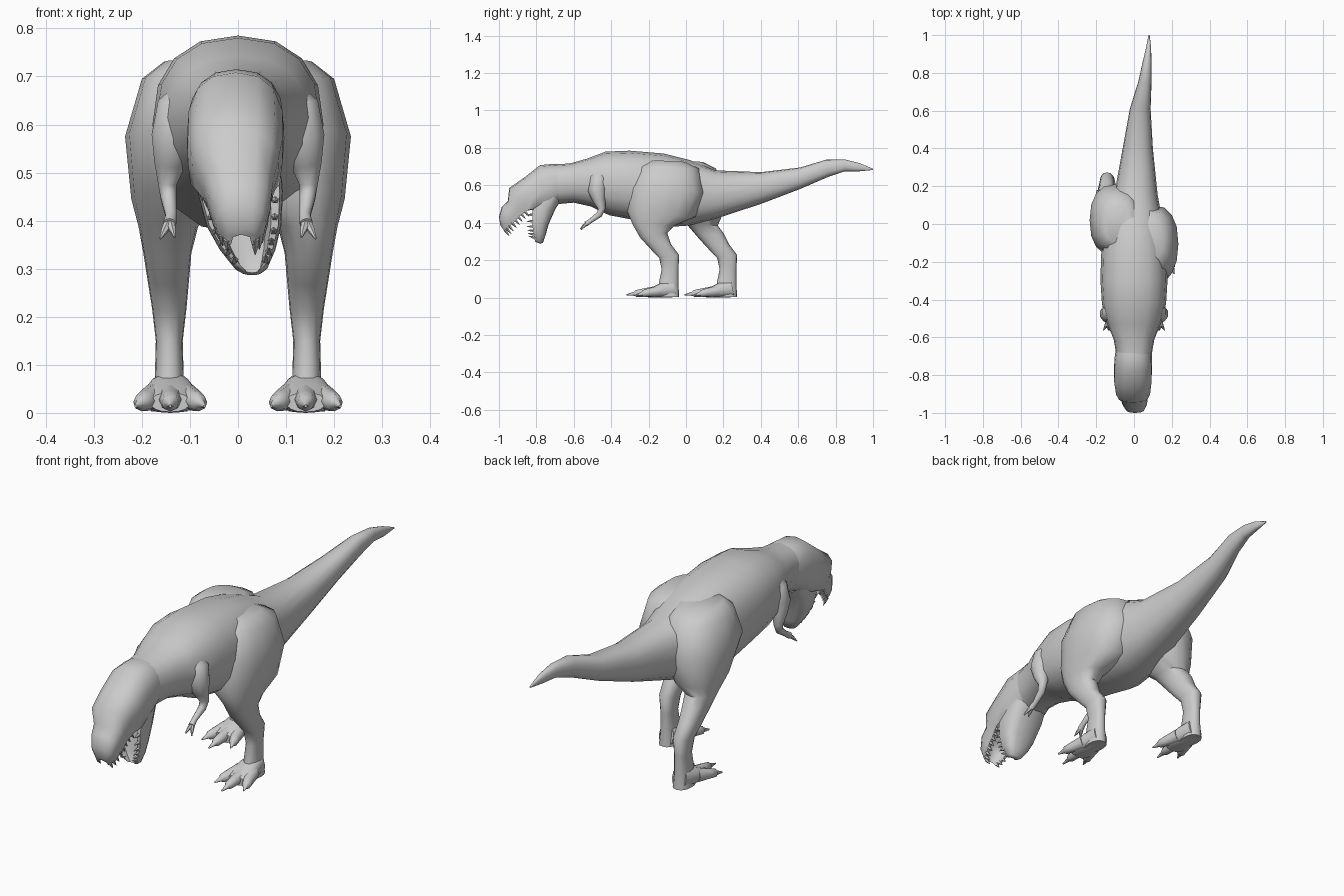
import bpy, bmesh, math
from mathutils import Vector as V

N = 16
# Half cross-sections from top to bottom: soft box, and a U-shaped open jaw
def soft(a, e=0.85):
    s, c = math.sin(a), math.cos(a)
    return (math.copysign(abs(s) ** e, s), math.copysign(abs(c) ** e, c))
ROUND = [soft(math.pi * i / 8) for i in range(9)]
ROUND[0], ROUND[8] = (0, 1), (0, -1)
JAW = [(0, 1), (.5, .93), (.85, .65), (1, .1), (.98, -.5), (.92, -1), (.72, -1), (.58, -.1), (0, .2)]


def mesh_from_rings(name, rings):
    bm = bmesh.new()
    vs = [[bm.verts.new(p) for p in r] for r in rings]
    for a, b in zip(vs, vs[1:]):
        n = len(a)
        for i in range(n):
            bm.faces.new((a[i], a[(i + 1) % n], b[(i + 1) % n], b[i]))
    bm.faces.new(vs[0])
    bm.faces.new(vs[-1])
    bmesh.ops.recalc_face_normals(bm, faces=bm.faces)
    me = bpy.data.meshes.new(name)
    bm.to_mesh(me)
    bm.free()
    ob = bpy.data.objects.new(name, me)
    bpy.context.collection.objects.link(ob)
    return ob


def ring(cx, hw, ty, tz, by, bz, t=0):
    # One cross-section spanning a top (y, z) and a bottom (y, z)
    top, bot = V((cx, ty, tz)), V((cx, by, bz))
    mid, ax = (top + bot) / 2, (top - bot) / 2
    half = [(r[0] * (1 - t) + j[0] * t, r[1] * (1 - t) + j[1] * t) for r, j in zip(ROUND, JAW)]
    full = half + [(-u, v) for u, v in half[7:0:-1]]
    return [mid + ax * v + V((hw * u, 0, 0)) for u, v in full]


def loft(name, rows):
    return mesh_from_rings(name, [ring(*r) for r in rows])


def tube(name, pts, n=8):
    ps = [V(p[:3]) for p in pts]
    rings = []
    for i, p in enumerate(ps):
        d = (ps[min(i + 1, len(ps) - 1)] - ps[max(i - 1, 0)]).normalized()
        u = d.cross(V((1, 0, 0))).normalized()
        w = d.cross(u)
        rings.append([p + pts[i][3] * (u * math.cos(k * math.tau / n) + w * math.sin(k * math.tau / n))
                      for k in range(n)])
    return mesh_from_rings(name, rings)


def teeth(name, rows, per=2):
    # Small cones along both rims of a jaw loft
    k = 0
    for a, b in zip(rows, rows[1:]):
        for j in range(per):
            f = (j + .5) / per
            r = [x + (y - x) * f for x, y in zip(a, b)]
            d = V((0, r[4] - r[2], r[5] - r[3])).normalized()
            for s in (-1, 1):
                p = V((r[0] + s * r[1] * .82, r[4], r[5])) - d * .008
                q = p + d * (.03 + .010 * (k % 2))
                tube(f"{name}_{k}", [(*p, .009), (*(p.lerp(q, .5)), .006), (*q, .001)], 5)
                k += 1


# Torso, neck and tail
body = [(.08, .003, 1.0, .688, 1.0, .682), (.077, .014, .93, .718, .93, .675),
        (.068, .024, .85, .738, .85, .675), (.058, .035, .75, .737, .76, .645),
        (.033, .055, .61, .695, .61, .58), (.02, .08, .40, .67, .40, .50),
        (.01, .115, .155, .68, .155, .42), (0, .15, .02, .735, .02, .385),
        (0, .172, -.12, .77, -.12, .375), (0, .178, -.30, .785, -.28, .415),
        (0, .17, -.43, .78, -.41, .44), (0, .145, -.53, .742, -.51, .487),
        (0, .108, -.62, .717, -.60, .507), (0, .092, -.72, .71, -.68, .50)]
loft("body_and_tail", body)

# Skull and upper jaw
head = [(0, .085, -.61, .70, -.62, .52), (-.003, .098, -.70, .715, -.68, .50),
        (-.005, .102, -.78, .708, -.75, .47, .3), (-.006, .10, -.86, .645, -.81, .465, .8),
        (-.005, .09, -.945, .585, -.85, .465, 1), (0, .073, -.953, .515, -.887, .438, 1),
        (.004, .065, -.985, .485, -.918, .405, 1), (.006, .052, -1.0, .43, -.95, .37, 1),
        (.007, .03, -.992, .385, -.968, .35, 1)]
loft("skull_and_upper_jaw", head)
teeth("upper_tooth", head[4:])

# Lower jaw hanging wide open
jaw = [(0, .085, -.65, .55, -.80, .55, .3), (.004, .09, -.70, .47, -.822, .46, 1),
       (.012, .078, -.735, .39, -.82, .39, 1), (.02, .058, -.75, .335, -.815, .345, 1),
       (.027, .034, -.765, .293, -.81, .31, 1), (.029, .02, -.78, .287, -.805, .298, 1)]
loft("lower_jaw", jaw)
teeth("lower_tooth", jaw[1:5])

# Legs: last two numbers move the front and back of the trailing leg
leg = [(.075, .08, -.19, .735, .0, .725, .09, .09), (.085, .115, -.26, .70, .07, .69, .12, .09),
       (.10, .135, -.31, .59, .10, .56, .14, .11), (.12, .102, -.315, .46, .05, .43, .24, .14),
       (.145, .062, -.285, .39, -.06, .385, .29, .23), (.147, .05, -.245, .32, -.10, .345, .31, .30),
       (.145, .043, -.195, .265, -.08, .285, .31, .31), (.143, .036, -.143, .21, -.037, .228, .31, .31),
       (.143, .028, -.13, .15, -.04, .15, .31, .31), (.143, .03, -.145, .08, -.04, .07, .31, .31),
       (.143, .038, -.15, .003, -.037, .003, .31, .31)]
for side, s, back in (("left", 1, 0), ("right", -1, 1)):
    loft(side + "_leg", [(s * c, w, fy + back * kf, fz, by + back * kb, bz)
                         for c, w, fy, fz, by, bz, kf, kb in leg])
    o, c = .31 * back, s * .141
    # Foot and three clawed toes
    loft(side + "_foot", [(c, .035, -.07 + o, .09, -.05 + o, .002), (c, .05, -.13 + o, .08, -.12 + o, 0),
                          (c, .06, -.18 + o, .056, -.18 + o, 0), (c, .04, -.215 + o, .042, -.215 + o, .002)])
    for i, (dx, ty) in enumerate(((-.072, -.265), (0, -.318), (.072, -.265))):
        x0, y0 = c + dx * .4, -.14
        mix = lambda f: (x0 + (c + dx - x0) * f, y0 + (ty - y0) * f + o)
        tube(f"{side}_toe_{i}", [(*mix(0), .035, .03), (*mix(.5), .026, .022), (*mix(.72), .021, .018),
                                 (*mix(.76), .02, .011), (*mix(1), .014, .003)])
    # Small arm with two claws
    tube(side + "_arm", [(s * .09, -.46, .68, .03), (s * .12, -.468, .63, .052), (s * .133, -.475, .57, .05),
                         (s * .142, -.465, .52, .034), (s * .147, -.45, .475, .02), (s * .144, -.462, .445, .017),
                         (s * .139, -.51, .41, .012), (s * .142, -.535, .393, .014)], 10)
    for i, (hx, hy, hz) in enumerate(((.162, -.562, .362), (.132, -.565, .366))):
        tube(f"{side}_claw_{i}", [(s * .142, -.525, .40, .01), (s * (hx + .142) / 2, (hy - .53) / 2, (hz + .40) / 2, .008),
                                  (s * hx, hy, hz, .002)], 6)

# Smooth shading with sharp rims kept
for ob in bpy.context.scene.objects:
    ob.select_set(True)
bpy.context.view_layer.objects.active = bpy.data.objects["body_and_tail"]
bpy.ops.object.shade_smooth_by_angle(angle=math.radians(50))
